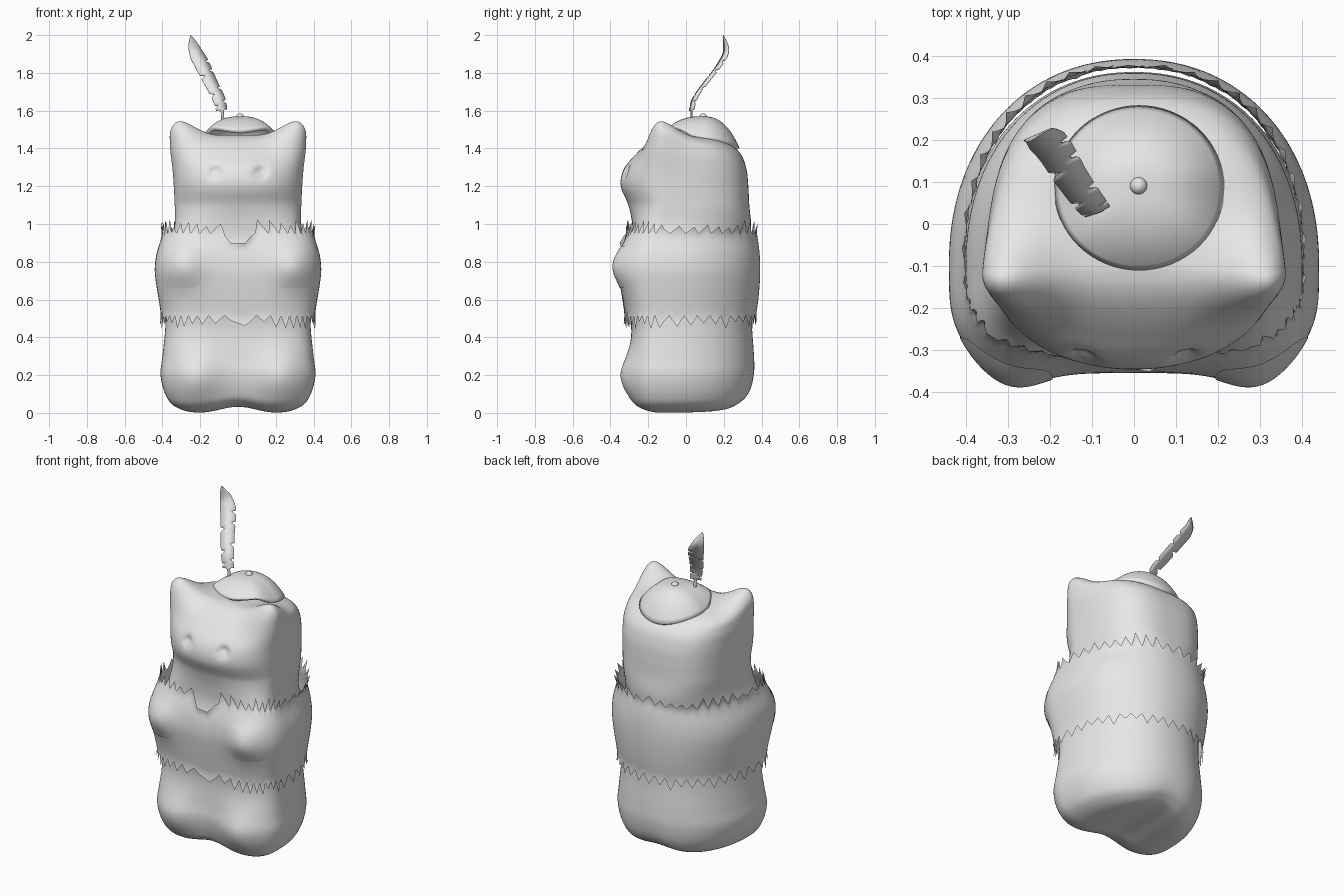
import bpy, bmesh, math, random
from mathutils import Vector

if "Cube" in bpy.data.objects:
    bpy.data.objects.remove(bpy.data.objects["Cube"])

random.seed(4)
grey = bpy.data.materials.new("soft grey")
grey.diffuse_color = (0.8, 0.8, 0.8, 1)
grey.use_nodes = True
grey.node_tree.nodes["Principled BSDF"].inputs["Base Color"].default_value = grey.diffuse_color


def make(name, verts, faces, smooth=True):
    me = bpy.data.meshes.new(name)
    me.from_pydata([tuple(v) for v in verts], [], faces)
    bm = bmesh.new()
    bm.from_mesh(me)
    bmesh.ops.remove_doubles(bm, verts=bm.verts, dist=0.0002)
    bmesh.ops.recalc_face_normals(bm, faces=bm.faces)
    bm.to_mesh(me)
    bm.free()
    me.materials.append(grey)
    me.polygons.foreach_set("use_smooth", [smooth] * len(me.polygons))
    ob = bpy.data.objects.new(name, me)
    bpy.context.collection.objects.link(ob)
    return ob


def grid(rows, cols, closed):
    n = cols if closed else cols - 1
    return [(r * cols + c, r * cols + (c + 1) % cols,
             (r + 1) * cols + (c + 1) % cols, (r + 1) * cols + c)
            for r in range(rows - 1) for c in range(n)]


def spline(table, u):
    """Catmull-Rom through the rows of a table, u from 0 to 1."""
    n = len(table) - 1
    f = min(max(u, 0), 1) * n
    i = min(int(f), n - 1)
    t = f - i
    p = [table[min(max(i + k, 0), n)] for k in (-1, 0, 1, 2)]
    return [0.5 * (2 * b + (c - a) * t + (2 * a - 5 * b + 4 * c - d) * t * t
                   + (3 * b - a - 3 * c + d) * t ** 3) for a, b, c, d in zip(*p)]


def step(a, b, v):
    t = min(max((v - a) / (b - a), 0), 1)
    return t * t * (3 - 2 * t)


def bump(*pairs):
    return math.exp(-sum((d / s) ** 2 for d, s in pairs))


def surface(row, th):
    """Rounded D-shaped section with soft bumps for legs, paws, eyes and ears."""
    z, w, yf, yb = row
    y0 = -0.1
    head = step(0.9, 1.12, z)
    pf = 3.3 - 1.2 * head
    pb = 2.15 + 0.65 * head
    c, s = math.cos(th), math.sin(th)
    p = pb if s > 0 else pf
    x = math.copysign(abs(c) ** (2 / p), c) * w
    y = y0 + abs(s) ** (2 / p) * ((yb - y0) if s > 0 else (yf - y0))
    ax = abs(x)
    if s < 0:
        y -= 0.055 * bump((ax - 0.23, 0.13), (z - 0.19, 0.14))   # legs
        y -= 0.045 * bump((ax - 0.30, 0.11), (z - 0.78, 0.12))   # paws
        y += 0.028 * bump((ax - 0.12, 0.03), (z - 1.275, 0.03))  # eye dents
        y -= 0.012 * bump((ax - 0.115, 0.015), (z - 1.265, 0.015))
    if z > 1.25:                                                 # ears
        e = bump((ax - 0.29, 0.1), (y + 0.12, 0.11)) * step(1.25, 1.44, z)
        x += math.copysign(0.03 * e, x)
        y -= 0.02 * e
        z += 0.095 * e
    if z < 0.3:                                                  # cleft between feet
        z += 0.035 * bump((x, 0.13)) * (1 - max(z, 0) / 0.3)
    return Vector((x, y, max(z, 0)))


# Body: rows of height, half width, front y, back y
BODY = [(0, 0, -.1, -.1), (0, .22, -.18, .2), (.035, .335, -.255, .295),
        (.1, .385, -.285, .34), (.2, .41, -.30, .36), (.3, .40, -.295, .36),
        (.45, .385, -.29, .35), (.6, .385, -.315, .35), (.75, .40, -.325, .36),
        (.9, .355, -.285, .345), (1.0, .335, -.285, .345), (1.1, .335, -.305, .335),
        (1.2, .34, -.345, .33), (1.29, .345, -.33, .32), (1.37, .345, -.265, .29),
        (1.43, .325, -.2, .22), (1.46, .23, -.15, .11), (1.472, 0, -.1, -.1)]
R, C = 150, 180
make("body", [surface(spline(BODY, r / (R - 1)), 2 * math.pi * c / C)
              for r in range(R) for c in range(C)], grid(R, C, True))

# Tunic: a loose band round the belly with torn zigzag edges
TUNIC = [(.44, .402, -.318, .362), (.52, .408, -.325, .372), (.6, .42, -.337, .383),
         (.68, .433, -.348, .39), (.76, .441, -.355, .393), (.84, .432, -.347, .39),
         (.92, .408, -.325, .38), (1.0, .39, -.30, .36), (1.08, .385, -.285, .345)]


def tunic_row(z):
    return spline(TUNIC, (z - 0.44) / 0.64)


TEETH, SUB, ROWS = 42, 4, 26
wave = [0, 0.5, 1, 0.5]
hi = [random.uniform(0.03, 0.075) for _ in range(TEETH)]
lo = [random.uniform(0.03, 0.07) for _ in range(TEETH)]
verts = []
for r in range(ROWS):
    t = r / (ROWS - 1)
    for c in range(TEETH * SUB):
        th = 2 * math.pi * (c + 0.5) / (TEETH * SUB)
        k = wave[c % SUB]
        top = 0.95 + k * hi[c // SUB]
        if abs(th - 1.5 * math.pi) < 0.07:          # long nick under the chin
            top = 0.88 + 1.0 * abs(th - 1.5 * math.pi)
        bottom = 0.515 - k * lo[c // SUB]
        z = bottom + (top - bottom) * t
        p = surface(tunic_row(z), th)
        flare = 0.02 * k * (step(0.93, 1.0, t) + 0.5 * step(0.07, 0, t) if t > 0.5
                            else 0.5 * (1 - step(0, 0.07, t)))
        p += Vector((math.cos(th), math.sin(th), 0)) * flare
        verts.append(p)
make("torn_tunic", verts, grid(ROWS, TEETH * SUB, True))


# Paws: rounded-square pads showing through the tunic
def angle_at(x):
    """Front angle where the tunic reaches this x at paw height."""
    a, b = math.pi, 2 * math.pi
    for _ in range(40):
        m = (a + b) / 2
        if surface(tunic_row(0.77), m).x < x:
            a = m
        else:
            b = m
    return a


def paw(name, side):
    rings, n, verts = 10, 48, []
    for i in range(rings + 1):
        f = i / rings
        for j in range(n):
            a = 2 * math.pi * j / n
            q = (abs(math.cos(a)) ** 4 + abs(math.sin(a)) ** 4) ** -0.25
            dx, dz = f * q * math.cos(a) * 0.11, f * q * math.sin(a) * 0.112
            z = 0.772 + dz
            p = surface(tunic_row(z), angle_at(side * 0.305 + dx))
            p.y -= 0.004 + 0.006 * (1 - f * f)
            verts.append(p)
    make(name, verts, grid(rings + 1, n, True))


paw("left_paw", -1)
paw("right_paw", 1)

# Beret: draped dome, lower at the back, with a knob on top
RIM = [(0, 1.455), (90, 1.405), (180, 1.455), (225, 1.51), (270, 1.495), (315, 1.51), (360, 1.455)]


def rim(a):
    d = math.degrees(a) % 360
    for (a0, z0), (a1, z1) in zip(RIM, RIM[1:]):
        if a0 <= d <= a1:
            return z0 + (z1 - z0) * step(a0, a1, d)


n, rings = 64, 16
verts = []
for i in range(rings + 1):
    f = i / rings
    for j in range(n):
        a = 2 * math.pi * j / n
        verts.append((0.012 + 0.203 * f * math.cos(a), 0.086 + 0.197 * f * math.sin(a),
                      1.57 + (rim(a) - 1.57) * f ** 2.6))
for j in range(n):                                   # edge turned under
    a = 2 * math.pi * j / n
    verts.append((0.012 + 0.18 * math.cos(a), 0.086 + 0.175 * math.sin(a), rim(a) - 0.015))
make("beret", verts, grid(rings + 2, n, True))

bpy.ops.mesh.primitive_uv_sphere_add(segments=24, ring_count=12, radius=0.021,
                                     location=(0.011, 0.091, 1.565))
knob = bpy.context.object
knob.name = "beret_knob"
knob.data.materials.append(grey)
bpy.ops.object.shade_smooth()

# Feather: curved vane with torn notches on a thin quill
SPINE = [(-.08, .03, 1.55), (-.086, .03, 1.61), (-.105, .05, 1.68), (-.148, .11, 1.765),
         (-.188, .175, 1.85), (-.225, .212, 1.925), (-.25, .197, 2.0)]
WIDTH = [(0, .008), (.14, .008), (.17, .032), (.3, .036), (.5, .04), (.75, .046),
         (.88, .032), (1, 0)]
NOTCH = ((.22, -1), (.27, 1), (.36, -1), (.42, 1), (.55, -1), (.60, 1), (.70, 1))
across = Vector((0.91, 0.4, 0.12)).normalized()
rows, verts = 90, []
for i in range(rows):
    u = i / (rows - 1)
    mid = Vector(spline(SPINE, u))
    for (u0, w0), (u1, w1) in zip(WIDTH, WIDTH[1:]):
        if u0 <= u <= u1:
            w = w0 + (w1 - w0) * (u - u0) / (u1 - u0)
    for side in (-1, 0, 1):
        k = w
        for pos, s in NOTCH:
            if s == side and abs(u - pos) < 0.018:
                k *= 0.35 + 0.65 * abs(u - pos) / 0.018
        sweep = Vector((0, 0, -0.25 * k * abs(side))) if u > 0.16 else Vector()
        verts.append(mid + across * (side * k) + sweep)
feather = make("feather", verts, grid(rows, 3, False))
solid = feather.modifiers.new("thickness", 'SOLIDIFY')
solid.thickness = 0.004
solid.offset = 0
